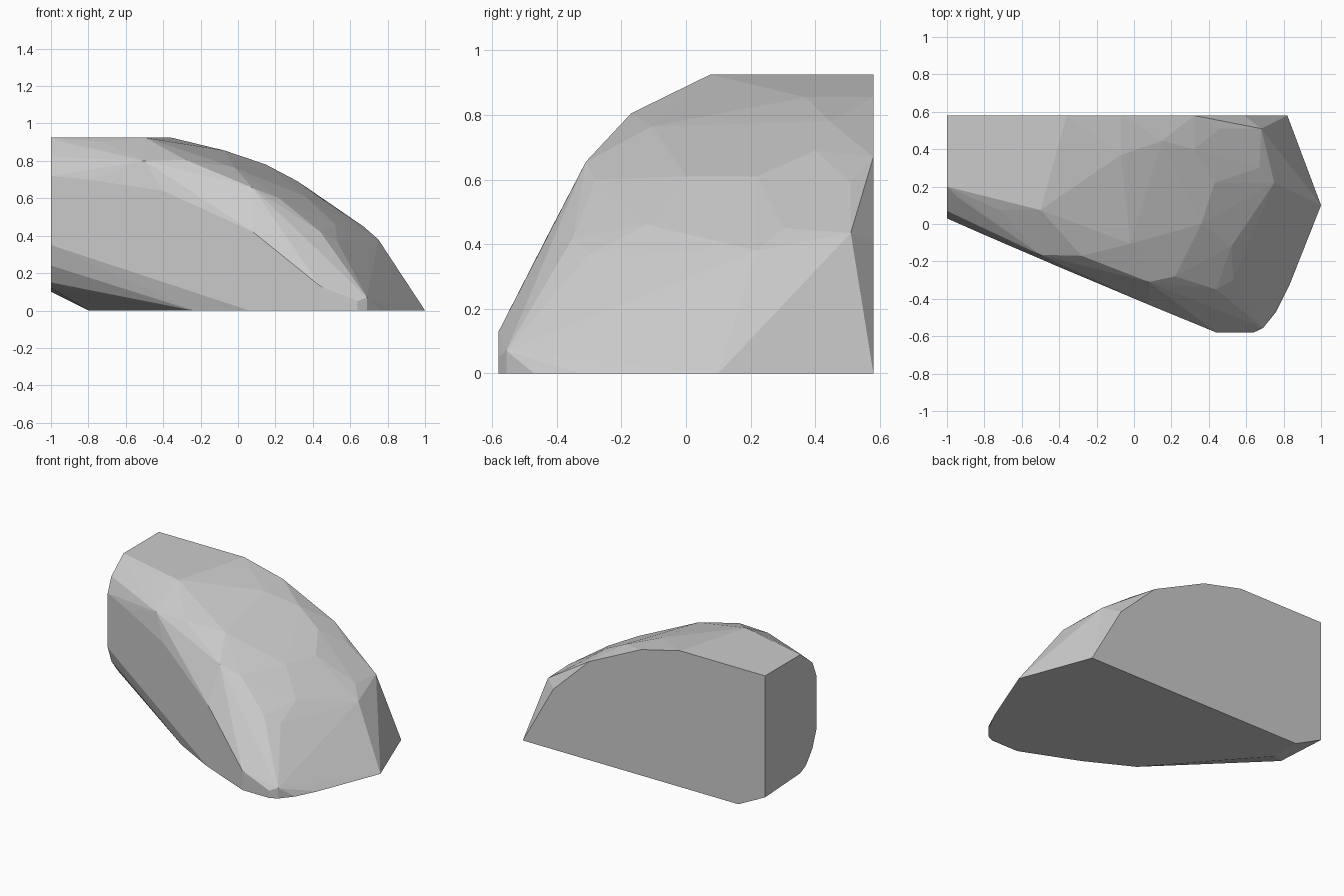
import bpy, bmesh, math

# outline of the flat base, at z = 0
base = [(.82, .58), (1, .1), (.83, -.33), (.76, -.47), (.69, -.556), (.64, -.58),
        (.44, -.58), (.06, -.42), (-.24, -.26), (-.8, .38), (-.8, .58)]
# outline of the cut back face (x, z), at y = 0.58
back = [(-1, .1), (-1, .925), (-.36, .925), (-.07, .855), (.32, .67), (.59, .41)]
# outline of the cut left end (y, z), at x = -1
left = [(.2, .12), (.14, .15), (.07, .24), (.03, .35), (.03, .72), (.07, .82), (.15, .88)]
# long front slope
front = [(-.8, -.058, .35), (-.8, -.058, .7), (-.4, -.23, .64), (-.3, -.27, .2),
         (.08, -.432, .42), (.44, -.58, .13), (.64, -.58, .05), (.69, -.556, .07)]
# rounded crown and right shoulder
crown = [(-.94, .14, .9), (-.72, .075, .9), (-.5, .075, .925), (-1, .2, .925),
         (-.5, -.165, .80), (-.28, -.17, .805), (-.02, -.105, .765),
         (-.07, .37, .855), (.15, .445, .78), (.32, .4, .69), (.08, -.31, .655),
         (.22, -.28, .6), (.43, .22, .61), (.36, .0, .61), (.46, .51, .59),
         (.44, -.35, .42), (.53, -.3, .37), (.52, -.12, .46), (.67, .3, .45),
         (.68, .51, .435), (.75, .22, .38)]

points = [(x, y, 0) for x, y in base] + [(x, .58, z) for x, z in back]
points += [(-1, y, z) for y, z in left] + front + crown

# wrap the outlines into one faceted boulder
bm = bmesh.new()
for p in points:
    bm.verts.new(p)
hull = bmesh.ops.convex_hull(bm, input=bm.verts)
loose = [v for v in bm.verts if not v.link_faces]
bmesh.ops.delete(bm, geom=loose, context='VERTS')
bmesh.ops.dissolve_limit(bm, angle_limit=math.radians(1), verts=bm.verts, edges=bm.edges)
bmesh.ops.recalc_face_normals(bm, faces=bm.faces)
mesh = bpy.data.meshes.new("boulder")
bm.to_mesh(mesh)
bm.free()
boulder = bpy.data.objects.new("boulder", mesh)
bpy.context.collection.objects.link(boulder)
